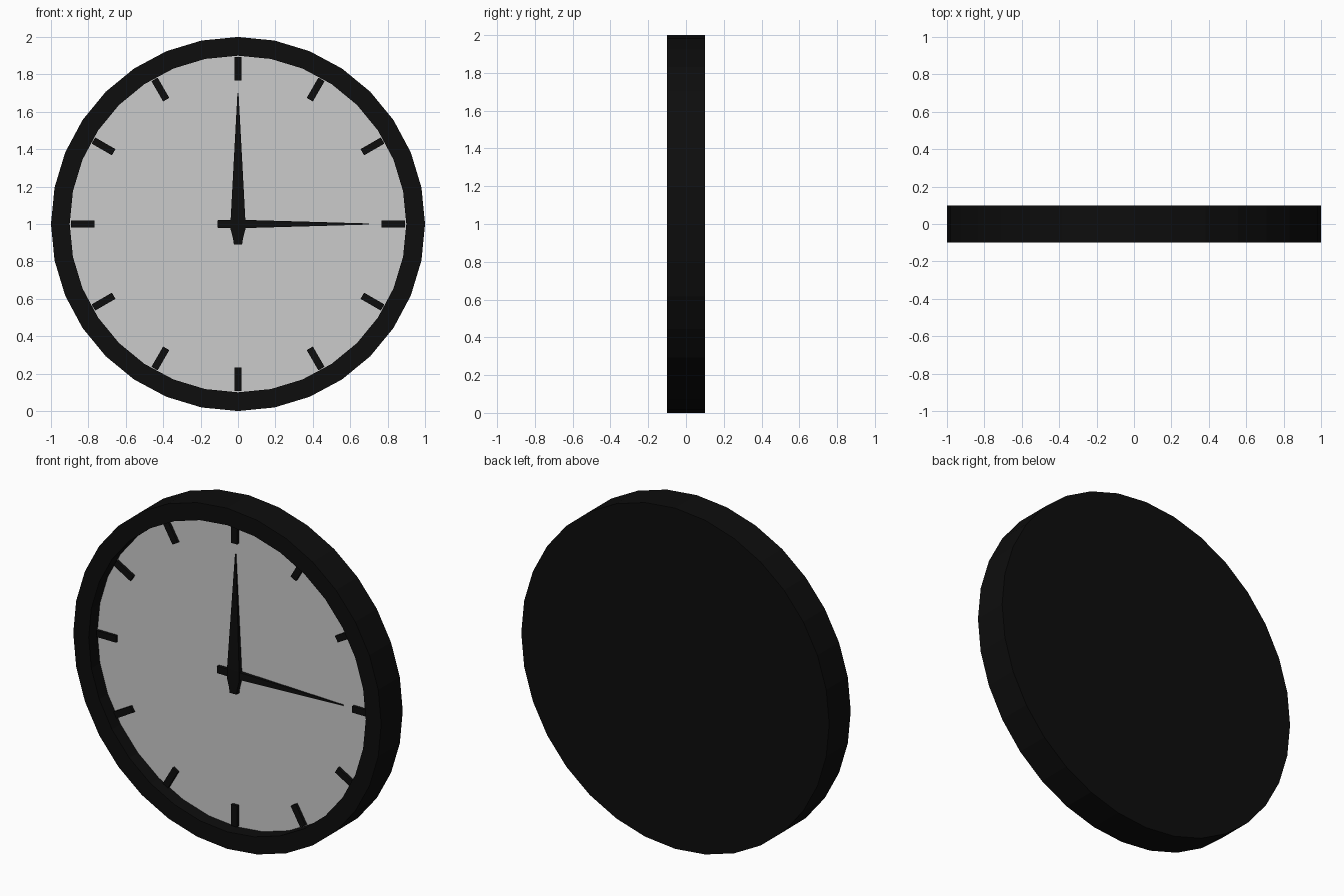
import bpy, bmesh
from math import sin, cos, pi
from mathutils import Matrix

if "Cube" in bpy.data.objects:
    bpy.data.objects.remove(bpy.data.objects["Cube"])

SIDES = 32
CENTRE = Matrix.Translation((0, 0, 1))

black = bpy.data.materials.new("black")
black.diffuse_color = (0.004, 0.004, 0.004, 1)
black.use_nodes = True
black.node_tree.nodes["Principled BSDF"].inputs["Base Color"].default_value = black.diffuse_color


def finish(name, bm, mat=None):
    bmesh.ops.recalc_face_normals(bm, faces=bm.faces)
    bm.transform(CENTRE)
    me = bpy.data.meshes.new(name)
    bm.to_mesh(me)
    bm.free()
    ob = bpy.data.objects.new(name, me)
    bpy.context.collection.objects.link(ob)
    if mat:
        me.materials.append(mat)
    return ob


def circle(bm, r, y):
    return [bm.verts.new((r * sin(2 * pi * i / SIDES), y, r * cos(2 * pi * i / SIDES)))
            for i in range(SIDES)]


# Case: closed back, outer wall, front rim, inner wall and recess floor
bm = bmesh.new()
rings = [circle(bm, r, y) for r, y in ((1, 0.1), (1, -0.1), (0.9, -0.1), (0.9, -0.01))]
for a, b in zip(rings, rings[1:]):
    for i in range(SIDES):
        j = (i + 1) % SIDES
        bm.faces.new((a[i], a[j], b[j], b[i]))
bm.faces.new(rings[0])
bm.faces.new(rings[-1])
finish("case", bm, black)

# Dial: grey disc set into the case
bm = bmesh.new()
f = bm.faces.new(circle(bm, 0.9, -0.02))
f.normal_update()
if f.normal.y > 0:
    f.normal_flip()
bm.transform(CENTRE)
me = bpy.data.meshes.new("dial")
bm.to_mesh(me)
bm.free()
bpy.context.collection.objects.link(bpy.data.objects.new("dial", me))

# Hour marks
for h in range(12):
    bm = bmesh.new()
    bmesh.ops.create_cube(bm, size=1, matrix=Matrix.Rotation(h * pi / 6, 4, 'Y')
                          @ Matrix.Translation((0, -0.026, 0.83))
                          @ Matrix.Diagonal((0.038, 0.022, 0.125, 1)))
    finish(f"hour_mark_{h}", bm, black)


# Hands: tapered bars given as (height, half width, front depth) sections
def hand(name, sections, angle):
    bm = bmesh.new()
    loops = [[bm.verts.new(p) for p in ((-w, y, z), (w, y, z), (w, -0.018, z), (-w, -0.018, z))]
             for z, w, y in sections]
    for a, b in zip(loops, loops[1:]):
        for i in range(4):
            j = (i + 1) % 4
            bm.faces.new((a[i], a[j], b[j], b[i]))
    bm.faces.new(loops[0])
    bm.faces.new(loops[-1])
    bm.transform(Matrix.Rotation(angle, 4, 'Y'))
    finish(name, bm, black)


hand("minute_hand", [(-0.11, 0.022, -0.046), (-0.08, 0.026, -0.046), (-0.03, 0.039, -0.046),
                     (0.03, 0.039, -0.046), (0.7, 0.003, -0.024)], 0)
hand("hour_hand", [(-0.11, 0.02, -0.04), (0.03, 0.022, -0.04), (0.7, 0.003, -0.024)], pi / 2)
